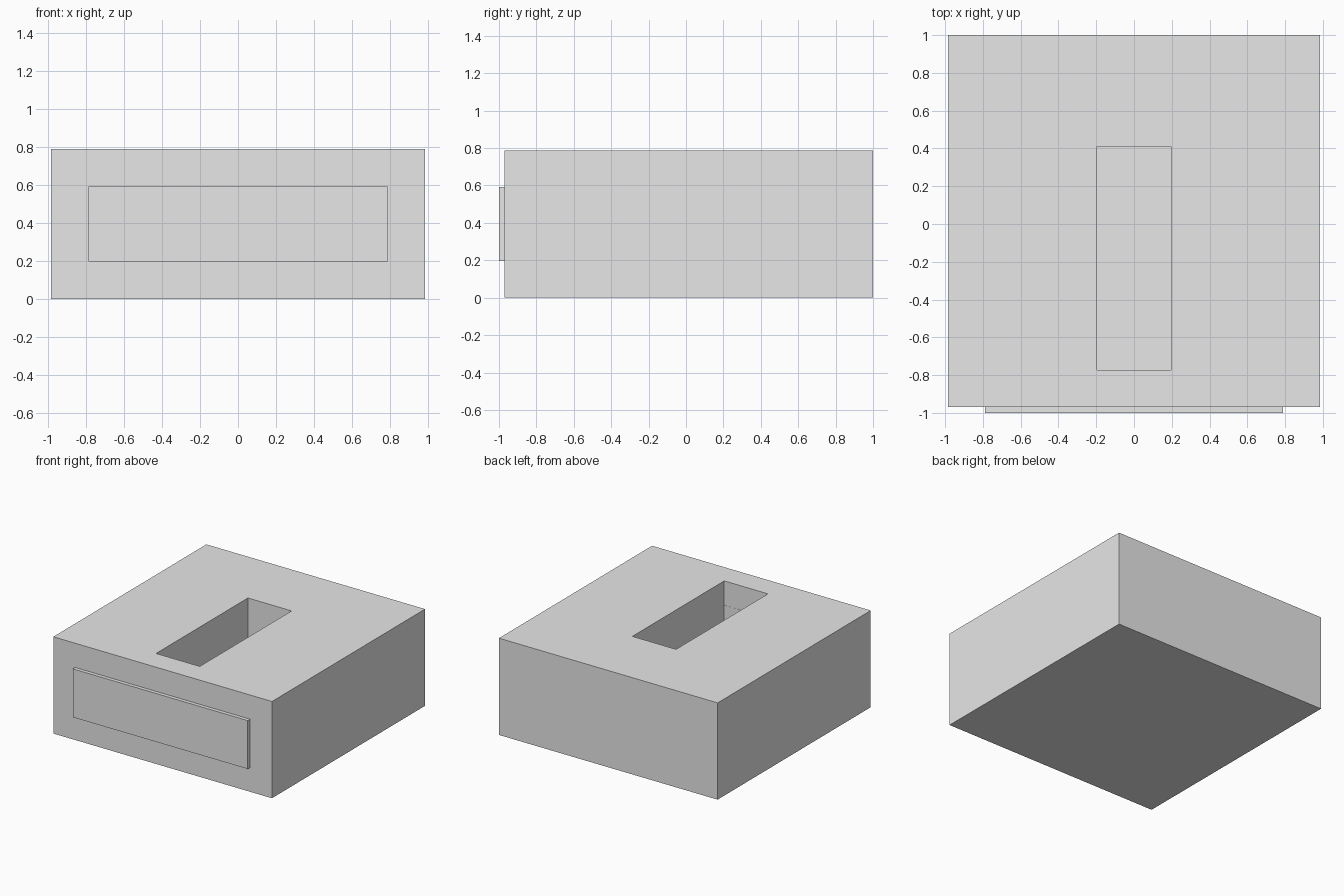
import bpy
import bmesh
from mathutils import Vector

cube = bpy.data.objects.get("Cube")
if cube:
    bpy.data.objects.remove(cube, do_unlink=True)

# Single plain grey
grey = bpy.data.materials.new("light grey")
grey.use_nodes = True
grey.diffuse_color = (0.8, 0.8, 0.8, 1)
grey.node_tree.nodes["Principled BSDF"].inputs["Base Color"].default_value = (0.8, 0.8, 0.8, 1)


def box(name, low, high):
    """Flat-shaded box between two opposite corners."""
    low, high = Vector(low), Vector(high)
    bm = bmesh.new()
    bmesh.ops.create_cube(bm, size=1)
    bmesh.ops.scale(bm, vec=high - low, verts=bm.verts)
    bmesh.ops.translate(bm, vec=(low + high) / 2, verts=bm.verts)
    mesh = bpy.data.meshes.new(name)
    bm.to_mesh(mesh)
    bm.free()
    mesh.materials.append(grey)
    obj = bpy.data.objects.new(name, mesh)
    bpy.context.collection.objects.link(obj)
    return obj


# Main block
body = box("body", (-0.985, -0.97, 0), (0.985, 1, 0.788))

# Deep rectangular slot sunk into the top
slot = box("slot_cutter", (-0.197, -0.773, 0.197), (0.197, 0.409, 1))
slot.hide_render = True
slot.hide_set(True)
slot.display_type = 'WIRE'
cut = body.modifiers.new("slot", 'BOOLEAN')
cut.operation = 'DIFFERENCE'
cut.solver = 'EXACT'
cut.object = slot

# Front panel running back to the slot's front wall
box("front_panel", (-0.788, -1, 0.197), (0.788, -0.772, 0.591))
